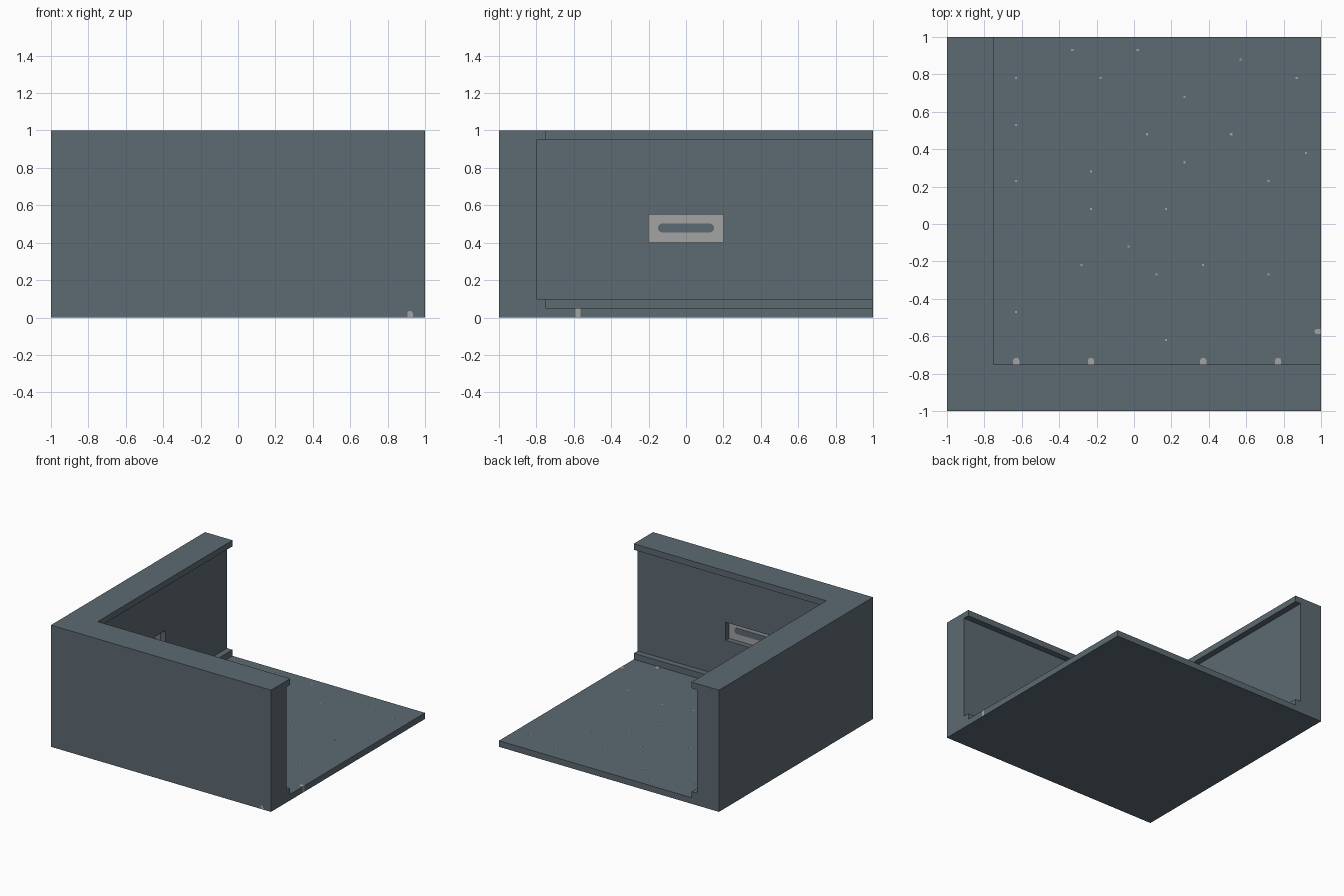
import bpy, bmesh, math
from mathutils import Vector

cube = bpy.data.objects.get("Cube")
if cube:
    bpy.data.objects.remove(cube, do_unlink=True)


def material(name, rgb):
    m = bpy.data.materials.new(name)
    m.use_nodes = True
    m.diffuse_color = (*rgb, 1)
    m.node_tree.nodes["Principled BSDF"].inputs["Base Color"].default_value = (*rgb, 1)
    return m


SLATE = material("slate", (0.107, 0.144, 0.168))
GREY = material("light_grey", (0.366, 0.366, 0.366))
X, Y, Z = Vector((1, 0, 0)), Vector((0, 1, 0)), Vector((0, 0, 1))


def finish(name, bm, mat):
    bmesh.ops.recalc_face_normals(bm, faces=bm.faces)
    mesh = bpy.data.meshes.new(name)
    bm.to_mesh(mesh)
    bm.free()
    mesh.materials.append(mat)
    obj = bpy.data.objects.new(name, mesh)
    bpy.context.collection.objects.link(obj)
    return obj


def loft(bm, rings):
    """Join rings of points into a closed solid."""
    rows = [[bm.verts.new(p) for p in ring] for ring in rings]
    n = len(rows[0])
    for a, b in zip(rows, rows[1:]):
        for i in range(n):
            j = (i + 1) % n
            bm.faces.new((a[i], a[j], b[j], b[i]))
    bm.faces.new(rows[0])
    bm.faces.new(rows[-1])


def add_plate(bm, outline, origin, u, v, thick):
    """Flat outline in the u, v plane, raised along u x v."""
    base = [Vector(origin) + u * a + v * b for a, b in outline]
    loft(bm, [base, [p + u.cross(v) * thick for p in base]])


def rect(w, h):
    return [(-w / 2, -h / 2), (w / 2, -h / 2), (w / 2, h / 2), (-w / 2, h / 2)]


def stadium(w, h, n=8):
    r = h / 2
    pts = []
    for side, start in ((1, -90), (-1, 90)):
        for i in range(n + 1):
            t = math.radians(start + 180 * i / n)
            pts.append((side * (w / 2 - r) + r * math.cos(t), r * math.sin(t)))
    return pts


def dome(w, h, n=8):
    arc = [(w / 2 * math.cos(math.pi * i / n), h - w / 2 + w / 2 * math.sin(math.pi * i / n))
           for i in range(n + 1)]
    return [(w / 2, 0)] + arc + [(-w / 2, 0)]


# Two walls with skirting and top trim: one profile swept around the corner
profile = [(0, 0), (0.25, 0), (0.25, 0.1), (0.2, 0.1),
           (0.2, 0.95), (0.25, 0.95), (0.25, 1), (0, 1)]
bm = bmesh.new()
loft(bm, [[(1, d - 1, z) for d, z in profile],
          [(d - 1, d - 1, z) for d, z in profile],
          [(d - 1, 1, z) for d, z in profile]])
walls = finish("corner_walls", bm, SLATE)

# Floor slab
bm = bmesh.new()
add_plate(bm, rect(1.75, 1.75), (0.125, 0.125, 0), X, Y, 0.05)
finish("floor", bm, SLATE)

# Recessed vent in the middle of each wall
for label, u, n in (("side", Y, X), ("front", -X, Y)):
    back = n * -0.85 + Z * 0.475
    bm = bmesh.new()
    add_plate(bm, rect(0.4, 0.15), back, u, Z, 0.1)
    cutter = finish("recess_cutter", bm, SLATE)
    cutter.hide_render = True
    mod = walls.modifiers.new("recess", "BOOLEAN")
    mod.operation, mod.solver, mod.object = "DIFFERENCE", "EXACT", cutter
    bpy.context.view_layer.objects.active = walls
    bpy.ops.object.modifier_apply(modifier=mod.name)
    bpy.data.objects.remove(cutter, do_unlink=True)
    bm = bmesh.new()
    add_plate(bm, rect(0.4, 0.15), back, u, Z, 0.004)
    finish(label + "_vent_plate", bm, GREY)
    bm = bmesh.new()
    add_plate(bm, stadium(0.3, 0.048), back + n * 0.004 + Z * 0.004, u, Z, 0.003)
    finish(label + "_vent_slot", bm, SLATE)

# Small grey flecks on the floor
flecks = [(-.33, .93), (.02, .93), (.57, .88), (-.63, .78), (-.18, .78), (.87, .78),
          (.27, .68), (-.63, .53), (.07, .48), (.52, .48), (.92, .38), (.27, .33),
          (-.23, .28), (-.63, .23), (.72, .23), (-.23, .08), (.17, .08), (-.03, -.12),
          (.37, -.22), (-.28, -.22), (.12, -.27), (.72, -.27), (-.63, -.47), (.17, -.62)]
bm = bmesh.new()
for x, y in flecks:
    add_plate(bm, rect(0.011, 0.011), (x, y, 0.05), X, Y, 0.001)
finish("floor_flecks", bm, GREY)

# Rounded marks along the skirting and the outer edges
bm = bmesh.new()
for x in (-0.63, -0.23, 0.37, 0.77):
    add_plate(bm, dome(0.034, 0.035), (x, -0.75, 0.05), X, Y, 0.001)
add_plate(bm, dome(0.026, 0.035), (1, -0.575, 0.05), Y, -X, 0.001)
add_plate(bm, dome(0.03, 0.036), (0.92, -1, 0), X, Z, 0.001)
add_plate(bm, rect(0.026, 0.05), (1, -0.578, 0.025), Y, Z, 0.001)
finish("edge_marks", bm, GREY)
